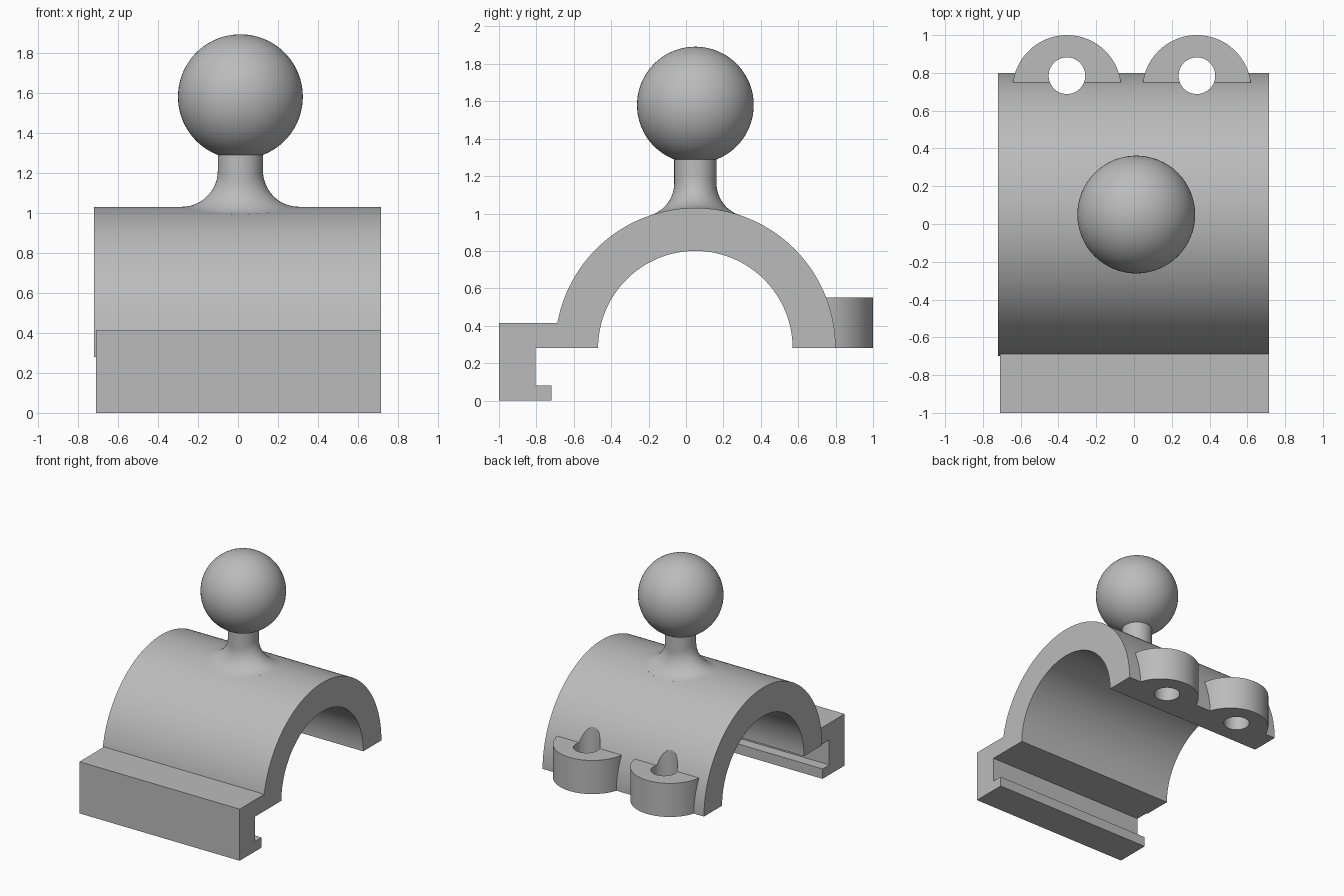
import bpy, bmesh, math
from mathutils import Vector

if "Cube" in bpy.data.objects:
    bpy.data.objects.remove(bpy.data.objects["Cube"])

grey = bpy.data.materials.new("plain_grey")
grey.diffuse_color = (0.5, 0.5, 0.5, 1)
grey.use_nodes = True
grey.node_tree.nodes["Principled BSDF"].inputs["Base Color"].default_value = grey.diffuse_color

AY, AZ, R_OUT, R_IN = 0.05, 0.28, 0.75, 0.52   # arch axis and radii
X0, X1 = -0.72, 0.715                          # arch ends
NX, R_NECK, FILLET = 0.012, 0.113, 0.18        # neck position and radii


def finish(name, bm):
    bmesh.ops.recalc_face_normals(bm, faces=bm.faces)
    me = bpy.data.meshes.new(name)
    bm.to_mesh(me)
    bm.free()
    me.materials.append(grey)
    ob = bpy.data.objects.new(name, me)
    bpy.context.collection.objects.link(ob)
    return ob


def prism(name, points, direction):
    """Extrude a closed outline of 3D points."""
    bm = bmesh.new()
    face = bm.faces.new([bm.verts.new(p) for p in points])
    new = bmesh.ops.extrude_face_region(bm, geom=[face])["geom"]
    bmesh.ops.translate(bm, vec=direction,
                        verts=[v for v in new if isinstance(v, bmesh.types.BMVert)])
    return finish(name, bm)


def arc(cx, cy, r, a0, a1, n):
    return [(cx + r * math.cos(a0 + (a1 - a0) * i / n),
             cy + r * math.sin(a0 + (a1 - a0) * i / n)) for i in range(n + 1)]


def select(ob):
    bpy.ops.object.select_all(action='DESELECT')
    ob.select_set(True)
    bpy.context.view_layer.objects.active = ob


def combine(target, tool, operation):
    mod = target.modifiers.new(operation.lower(), 'BOOLEAN')
    mod.operation, mod.solver, mod.object = operation, 'EXACT', tool
    select(target)
    bpy.ops.object.modifier_apply(modifier=mod.name)
    bpy.data.objects.remove(tool)


# Half-pipe saddle
outline = arc(AY, AZ, R_OUT, 0, math.pi, 96) + arc(AY, AZ, R_IN, math.pi, 0, 96)
saddle = prism("saddle", [(X0, y, z) for y, z in outline], (X1 - X0, 0, 0))

# Front hook rail with inward lip
hook = [(-1, 0), (-0.72, 0), (-0.72, 0.08), (-0.805, 0.08), (-0.805, 0.28),
        (-0.55, 0.28), (-0.55, 0.415), (-1, 0.415)]
rail = prism("hook_rail", [(-0.71, y, z) for y, z in hook], (X1 + 0.71, 0, 0))
combine(saddle, rail, 'UNION')

# Rounded screw ears at the back, then their through holes
EARS = (-0.355, 0.333)
for x in EARS:
    ear = prism("ear", [(px, py, AZ) for px, py in
                        arc(x, 0.712, 0.288, 0, math.pi, 48)], (0, 0, 0.27))
    combine(saddle, ear, 'UNION')
for x in EARS:
    hole = prism("hole_cutter", [(px, py, 0.1) for px, py in
                                 arc(x, 0.785, 0.097, 0, 2 * math.pi, 48)[:-1]], (0, 0, 0.9))
    combine(saddle, hole, 'DIFFERENCE')

# Neck blended into the saddle by a rolling-ball fillet
bm = bmesh.new()
N, STEPS = 64, 14
columns = []
for i in range(N):
    t = 2 * math.pi * i / N
    d = Vector((math.cos(t), math.sin(t), 0))
    c = d * (R_NECK + FILLET)
    c.z = math.sqrt((R_OUT + FILLET) ** 2 - c.y ** 2)
    down = -Vector((0, c.y, c.z)).normalized()
    col = [Vector((d.x * R_NECK, d.y * R_NECK, 1.32 - AZ))]
    col += [c + FILLET * (-d).slerp(down, k / STEPS) for k in range(STEPS + 1)]
    col.append(col[-1] + down * 0.05)
    columns.append([bm.verts.new(p + Vector((NX, AY, AZ))) for p in col])
for a, b in zip(columns, columns[1:] + columns[:1]):
    for k in range(len(a) - 1):
        bm.faces.new((a[k], b[k], b[k + 1], a[k + 1]))
bm.faces.new([c[0] for c in columns])
bm.faces.new([c[-1] for c in columns])
neck = finish("neck", bm)

# Ball
bm = bmesh.new()
bmesh.ops.create_uvsphere(bm, u_segments=64, v_segments=40, radius=0.312)
bmesh.ops.translate(bm, vec=(NX, AY, 1.58), verts=bm.verts)
ball = finish("ball", bm)

for ob in (saddle, neck, ball):
    select(ob)
    bpy.ops.object.shade_smooth_by_angle(angle=math.radians(30))
